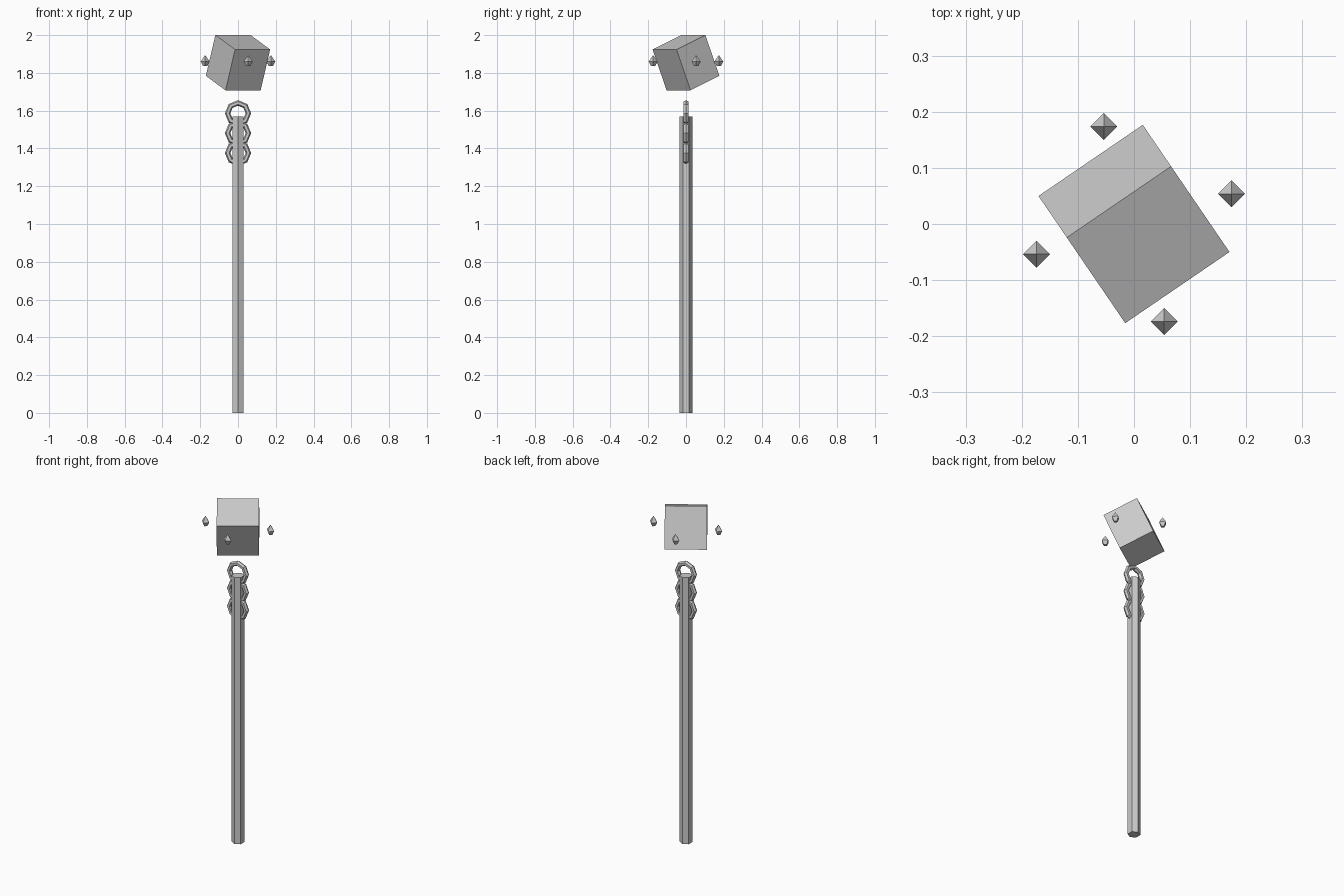
import bpy, bmesh, math
from mathutils import Matrix

if "Cube" in bpy.data.objects:
    bpy.data.objects.remove(bpy.data.objects["Cube"], do_unlink=True)

grey = bpy.data.materials.new("plain grey")
grey.use_nodes = True
grey.diffuse_color = (0.6, 0.6, 0.6, 1)
grey.node_tree.nodes["Principled BSDF"].inputs["Base Color"].default_value = (0.6, 0.6, 0.6, 1)


def add_part(name, bm, place=Matrix()):
    """Turn a bmesh into a flat shaded grey object."""
    bmesh.ops.recalc_face_normals(bm, faces=bm.faces)
    mesh = bpy.data.meshes.new(name)
    bm.to_mesh(mesh)
    bm.free()
    mesh.materials.append(grey)
    obj = bpy.data.objects.new(name, mesh)
    obj.matrix_world = place
    bpy.context.collection.objects.link(obj)
    return obj


def ring(bm, sides, radius, z, turn=0.0):
    return [bm.verts.new((radius * math.cos(turn + math.tau * i / sides),
                          radius * math.sin(turn + math.tau * i / sides), z))
            for i in range(sides)]


def bridge(bm, a, b):
    for i in range(len(a)):
        j = (i + 1) % len(a)
        bm.faces.new((a[i], a[j], b[j], b[i]))


# Six-sided shaft with an edge facing the front
HEIGHT = 1.57
bm = bmesh.new()
bottom, top = (ring(bm, 6, 0.034, z, math.pi / 6) for z in (0, HEIGHT))
bridge(bm, bottom, top)
bm.faces.new(bottom)
bm.faces.new(top)
add_part("shaft", bm)

# Three upright eight-sided rings around the head of the shaft
for n in range(3):
    bm = bmesh.new()
    loops = []
    for i in range(8):
        a = math.tau * i / 8
        loop = []
        for k in range(6):
            b = math.tau * k / 6
            r = 0.055 + 0.0145 * math.cos(b)
            loop.append(bm.verts.new((r * math.cos(a), 0.0145 * math.sin(b), r * math.sin(a))))
        loops.append(loop)
    for i in range(8):
        bridge(bm, loops[i], loops[(i + 1) % 8])
    add_part(f"ring_{n + 1}", bm, Matrix.Translation((0, 0, 1.586 - 0.105 * n)))

# Tilted floating block
bm = bmesh.new()
bmesh.ops.create_cube(bm, size=1)
place = (Matrix.Translation((0, 0, 1.854))
         @ Matrix.Rotation(math.radians(34.3), 4, 'Z')
         @ Matrix.Rotation(math.radians(22.5), 4, 'X')
         @ Matrix.Diagonal((0.225, 0.2, 0.234, 1)))
bmesh.ops.transform(bm, matrix=place, verts=bm.verts)
add_part("floating_block", bm)

# Four small spikes circling the block
for n in range(4):
    bm = bmesh.new()
    base = ring(bm, 4, 0.011, -0.024)
    rim = ring(bm, 4, 0.024, 0)
    tip = bm.verts.new((0, 0, 0.034))
    bm.faces.new(base)
    bridge(bm, base, rim)
    for i in range(4):
        bm.faces.new((rim[i], rim[(i + 1) % 4], tip))
    angle = math.radians(17.2 + 90 * n)
    add_part(f"spike_{n + 1}", bm, Matrix.Translation(
        (0.182 * math.cos(angle), 0.182 * math.sin(angle), 1.86)))
